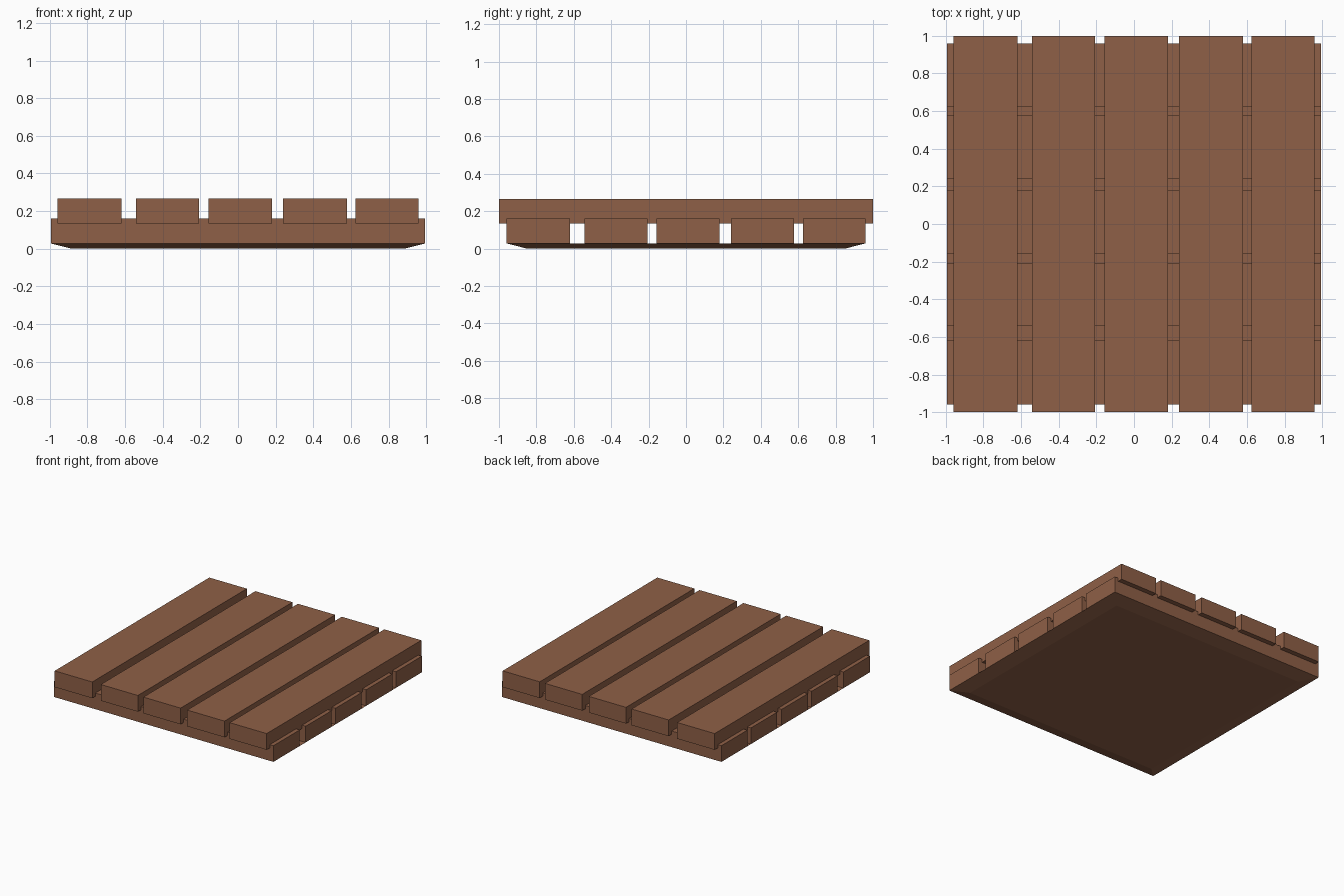
import bpy, bmesh

if "Cube" in bpy.data.objects:
    bpy.data.objects.remove(bpy.data.objects["Cube"])

brown = bpy.data.materials.new("brown wood")
brown.diffuse_color = (0.275, 0.117, 0.063, 1)
brown.use_nodes = True
brown.node_tree.nodes["Principled BSDF"].inputs["Base Color"].default_value = brown.diffuse_color

# Plank spans across the deck (same spacing for both layers)
SPANS = [(-0.96, -0.62), (-0.543, -0.207), (-0.157, 0.18), (0.24, 0.578), (0.625, 0.96)]
HALF_X, HALF_Y = 0.993, 1.0


def block(name, x, y, z, inset=0.0):
    """Box from (min, max) ranges; inset narrows the bottom face."""
    bm = bmesh.new()
    bmesh.ops.create_cube(bm, size=1)
    for v in bm.verts:
        low = v.co.z < 0
        i = inset if low else 0
        v.co = (x[0] + i if v.co.x < 0 else x[1] - i,
                y[0] + i if v.co.y < 0 else y[1] - i,
                z[0] if low else z[1])
    mesh = bpy.data.meshes.new(name)
    bm.to_mesh(mesh)
    bm.free()
    mesh.materials.append(brown)
    ob = bpy.data.objects.new(name, mesh)
    bpy.context.collection.objects.link(ob)


# Base slab with sloped edges
block("base", (-HALF_X, HALF_X), (-0.96, 0.96), (0, 0.028), 0.11)

# Two crossed layers of planks
for n, span in enumerate(SPANS, 1):
    block(f"lower_plank_{n}", (-HALF_X, HALF_X), span, (0.028, 0.16))
    block(f"upper_plank_{n}", span, (-HALF_Y, HALF_Y), (0.133, 0.266))
